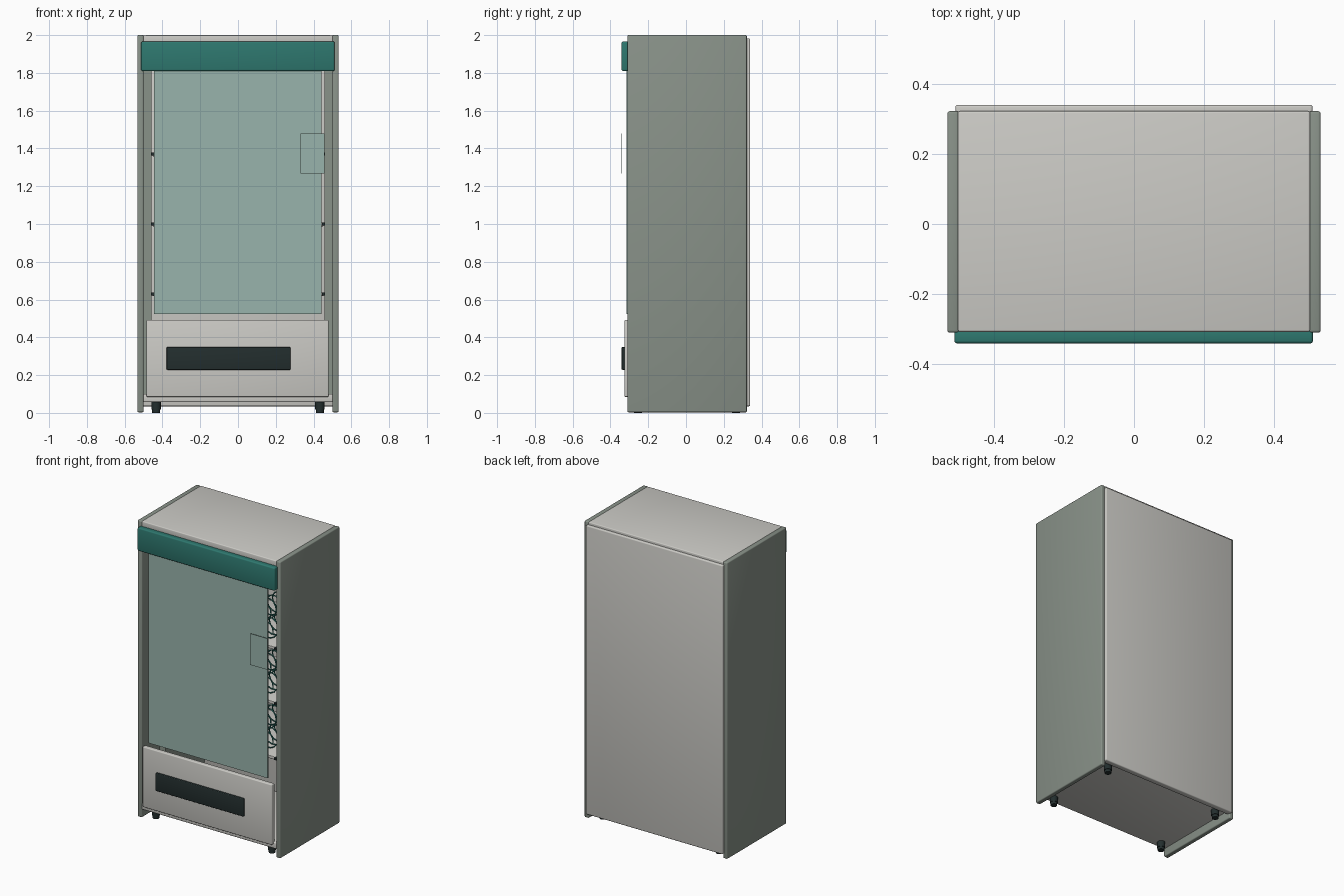
import bpy, bmesh, math
from mathutils import Vector

default = bpy.data.objects.get("Cube")
if default:
    bpy.data.objects.remove(default, do_unlink=True)


def material(name, rgb):
    # sRGB bytes to linear values
    lin = [((c / 255 + 0.055) / 1.055) ** 2.4 for c in rgb] + [1]
    m = bpy.data.materials.new(name)
    m.use_nodes = True
    m.diffuse_color = lin
    m.node_tree.nodes["Principled BSDF"].inputs["Base Color"].default_value = lin
    return m


BODY = material("warm white", (204, 203, 198))
SIDE = material("grey green", (137, 146, 137))
TEAL = material("teal", (46, 120, 111))
DARK = material("near black green", (35, 46, 46))
GLASS = material("pale green glass", (153, 180, 172))


def finish(name, bm, mat):
    mesh = bpy.data.meshes.new(name)
    bm.to_mesh(mesh)
    bm.free()
    mesh.materials.append(mat)
    ob = bpy.data.objects.new(name, mesh)
    bpy.context.collection.objects.link(ob)
    bpy.ops.object.select_all(action='DESELECT')
    bpy.context.view_layer.objects.active = ob
    ob.select_set(True)
    bpy.ops.object.shade_smooth_by_angle(angle=math.radians(35))
    return ob


def box(name, x, y, z, mat, bevel=0.0):
    """Box from (min, max) pairs, with rounded edges when bevel > 0."""
    bm = bmesh.new()
    bmesh.ops.create_cube(bm, size=1)
    for v in bm.verts:
        v.co = Vector(r[0] if c < 0 else r[1] for c, r in zip(v.co, (x, y, z)))
    if bevel:
        bmesh.ops.bevel(bm, geom=bm.edges[:], offset=bevel, segments=3,
                        profile=0.5, affect='EDGES')
    return finish(name, bm, mat)


def span(a, b, s):
    return tuple(sorted((a * s, b * s)))


def foot(name, x, y):
    bm = bmesh.new()
    for radius, low, high in ((0.025, 0.018, 0.062), (0.021, 0, 0.02)):
        made = bmesh.ops.create_cone(bm, cap_ends=True, segments=20, radius1=radius,
                                     radius2=radius, depth=high - low)
        bmesh.ops.translate(bm, verts=made["verts"], vec=(x, y, (low + high) / 2))
    finish(name, bm, DARK)


def coil_mesh():
    """Dispensing spiral running front to back."""
    curve = bpy.data.curves.new("coil", 'CURVE')
    curve.dimensions = '3D'
    curve.bevel_depth = 0.004
    curve.bevel_resolution = 1
    turns, steps, radius = 8, 14, 0.062
    total = turns * steps
    spline = curve.splines.new('POLY')
    spline.points.add(total)
    for i, p in enumerate(spline.points):
        a = math.tau * i / steps
        p.co = (radius * math.cos(a), -0.2 + 0.44 * i / total, radius * math.sin(a), 1)
    curve.materials.append(TEAL)
    return curve


# Cabinet shell
for side, s in (("left", 1), ("right", -1)):
    box(side + "_side_panel", span(0.5, 0.533, s), (-0.31, 0.322), (0.003, 2), SIDE, 0.007)
    box(side + "_inner_rail", span(0.458, 0.502, s), (-0.12, 0.3), (0.1, 1.96), SIDE)
box("roof", (-0.503, 0.503), (-0.308, 0.322), (1.95, 2), BODY, 0.006)
box("floor", (-0.503, 0.503), (-0.308, 0.322), (0.057, 0.1), BODY, 0.006)
box("back_panel", (-0.51, 0.51), (0.3, 0.34), (0.035, 1.982), BODY, 0.007)

# Front: lower panel, delivery slot, header and glass door
box("lower_panel", (-0.485, 0.48), (-0.326, -0.295), (0.085, 0.492), BODY, 0.006)
box("delivery_slot", (-0.378, 0.278), (-0.341, -0.322), (0.228, 0.348), DARK, 0.005)
box("header", (-0.513, 0.511), (-0.341, -0.3), (1.81, 1.966), TEAL, 0.008)
box("glass_door", (-0.445, 0.442), (-0.316, -0.309), (0.523, 1.86), GLASS)
box("door_plate", (0.33, 0.457), (-0.341, -0.338), (1.267, 1.478), GLASS)

# Shelves with brackets and dispensing coils
coil = coil_mesh()
for row, z in enumerate((0.63, 1.0, 1.37), 1):
    box(f"shelf_{row}", (-0.452, 0.452), (-0.24, 0.3), (z - 0.012, z + 0.008), BODY, 0.003)
    for side, s in (("left", 1), ("right", -1)):
        box(f"{side}_bracket_{row}", span(0.444, 0.46, s), (-0.25, -0.23),
            (z - 0.008, z + 0.008), DARK)
    for col in range(5):
        ob = bpy.data.objects.new(f"coil_{row}_{col + 1}", coil)
        ob.location = (-0.34 + 0.17 * col, 0, z + 0.075)
        bpy.context.collection.objects.link(ob)

# Feet
for front, y in (("front", -0.255), ("back", 0.265)):
    for side, x in (("left", 0.433), ("right", -0.433)):
        foot(f"{front}_{side}_foot", x, y)
